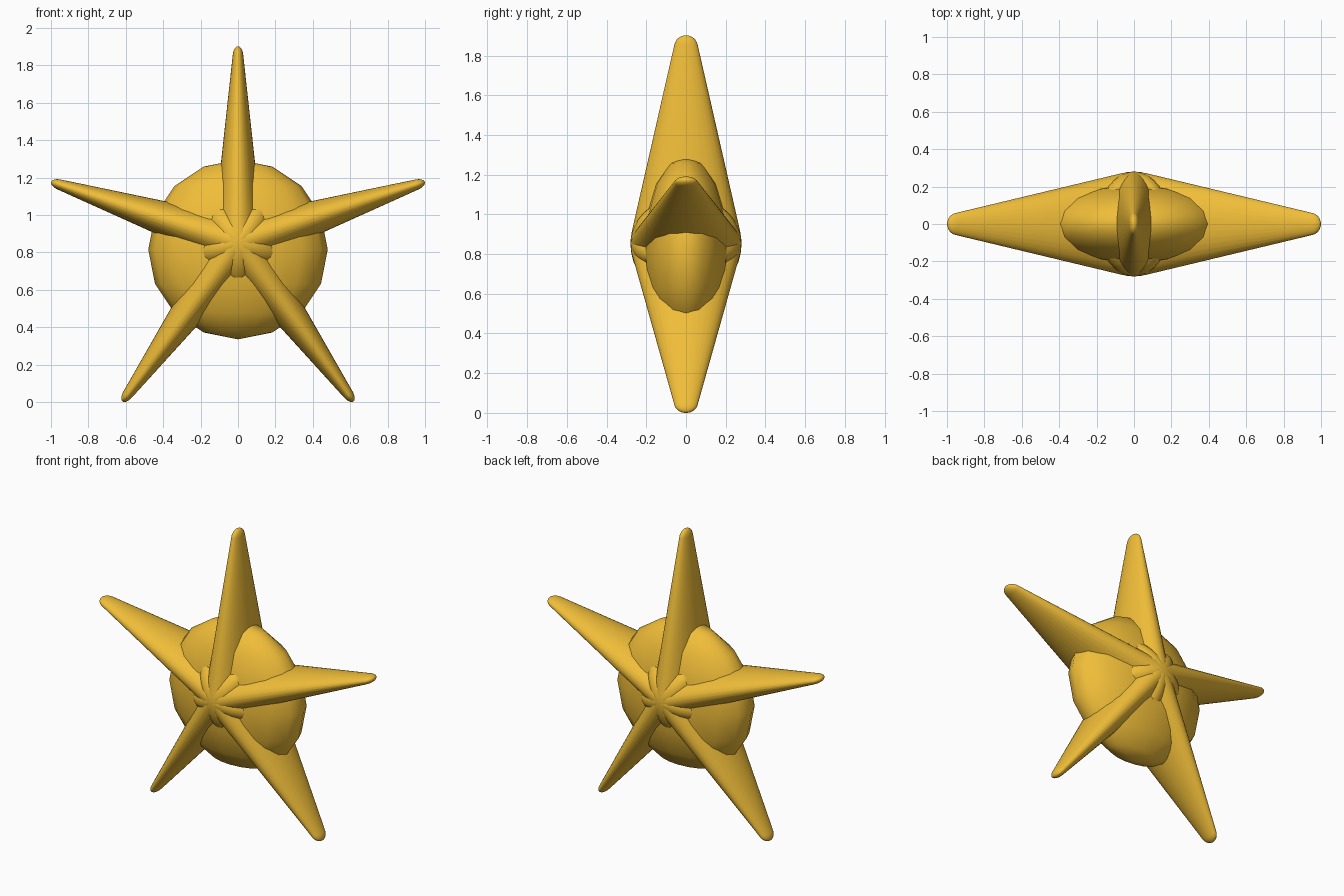
import bpy, bmesh
from math import sin, cos, pi, radians, asin
from mathutils import Matrix, Vector

if "Cube" in bpy.data.objects:
    bpy.data.objects.remove(bpy.data.objects["Cube"])

CENTRE = Vector((0, 0, 0.852))
R_BASE, R_TIP, TIP_D, FLAT = 0.28, 0.06, 0.99, 0.48

gold = bpy.data.materials.new("gold")
gold.diffuse_color = (0.87, 0.51, 0.04, 1)
gold.use_nodes = True
gold.node_tree.nodes["Principled BSDF"].inputs["Base Color"].default_value = gold.diffuse_color


def finish(bm, name):
    bmesh.ops.recalc_face_normals(bm, faces=bm.faces)
    for f in bm.faces:
        f.smooth = True
    me = bpy.data.meshes.new(name)
    bm.to_mesh(me)
    bm.free()
    me.materials.append(gold)
    ob = bpy.data.objects.new(name, me)
    bpy.context.collection.objects.link(ob)
    return ob


def arm_profile():
    # Rounded cone: big cap, straight taper, small cap (radius, distance)
    tilt = asin((R_BASE - R_TIP) / TIP_D)
    pts = []
    for i in range(11):
        a = -pi / 2 + (pi / 2 + tilt) * i / 10
        pts.append((R_BASE * cos(a), R_BASE * sin(a)))
    for i in range(7):
        a = tilt + (pi / 2 - tilt) * i / 6
        pts.append((R_TIP * cos(a), TIP_D + R_TIP * sin(a)))
    return pts


def make_arm(name, angle):
    bm = bmesh.new()
    vs = [bm.verts.new((0, max(r, 0), d)) for r, d in arm_profile()]
    es = [bm.edges.new(p) for p in zip(vs, vs[1:])]
    bmesh.ops.spin(bm, geom=vs + es, cent=(0, 0, 0), axis=(0, 0, 1),
                   angle=2 * pi, steps=32, use_duplicate=False)
    bmesh.ops.remove_doubles(bm, verts=bm.verts, dist=0.0005)
    # Flatten sideways, turn outwards, move to the star centre
    bm.transform(Matrix.Translation(CENTRE) @ Matrix.Rotation(angle, 4, 'Y')
                 @ Matrix.Diagonal((FLAT, 1, 1, 1)))
    finish(bm, name)


# Five star arms
for i in range(5):
    make_arm(f"star_arm_{i + 1}", radians(72 * i))

# Flattened round body
bm = bmesh.new()
bmesh.ops.create_uvsphere(bm, u_segments=16, v_segments=8, radius=0.48)
bm.transform(Matrix.Translation((0, 0, 0.815)) @ Matrix.Diagonal((1, 0.22 / 0.48, 1, 1)))
finish(bm, "star_body")
